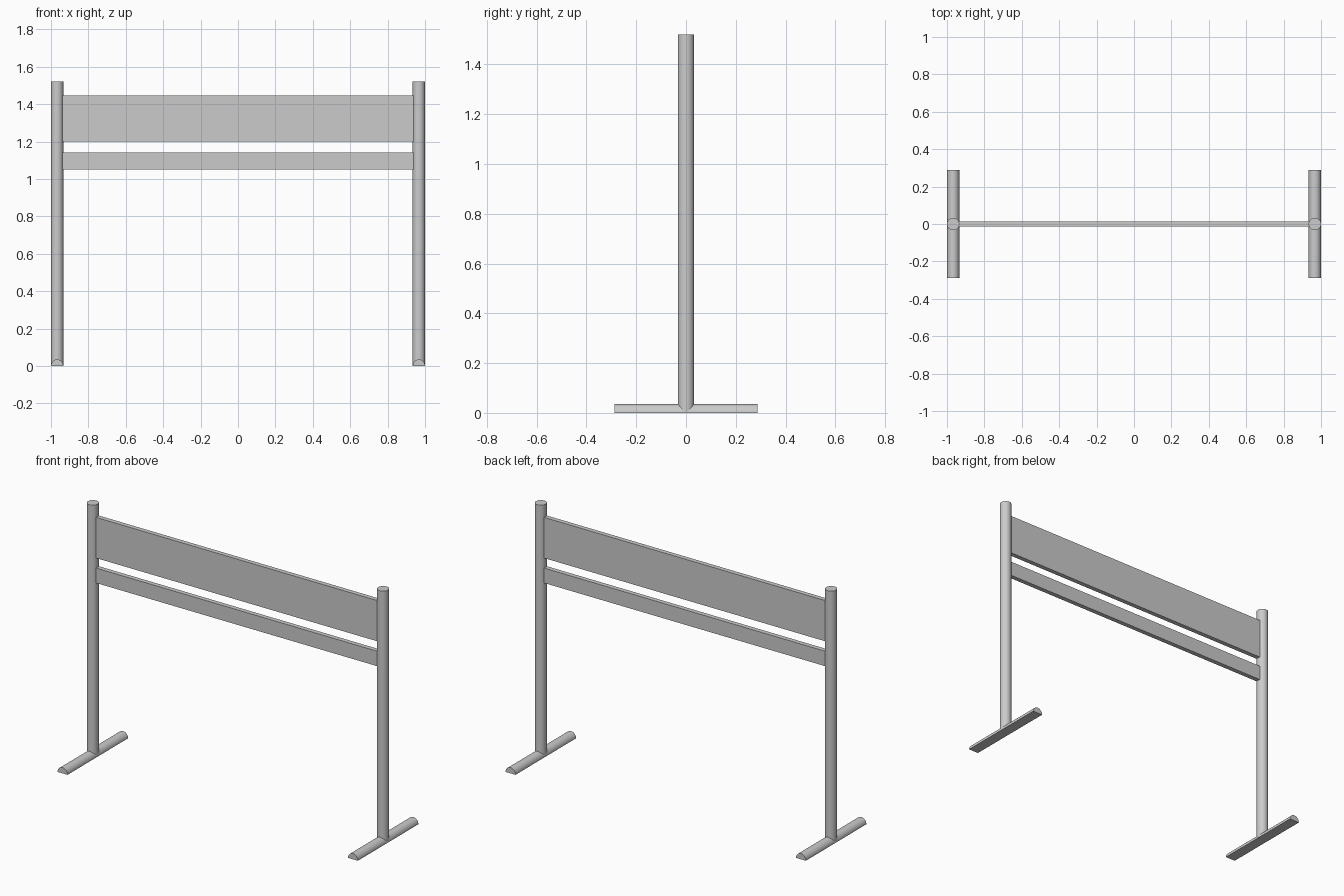
import bpy, bmesh
from math import pi, sin, cos, radians

if "Cube" in bpy.data.objects:
    bpy.data.objects.remove(bpy.data.objects["Cube"])

R = 0.033          # post and foot radius
POST_X = 1 - R     # post centre line


def smooth(ob):
    bpy.ops.object.select_all(action='DESELECT')
    ob.select_set(True)
    bpy.context.view_layer.objects.active = ob
    bpy.ops.object.shade_smooth_by_angle(angle=radians(30))


def post(name, x):
    z0, z1 = 0.004, 1.52
    bpy.ops.mesh.primitive_cylinder_add(vertices=48, radius=R, depth=z1 - z0,
                                        location=(x, 0, (z0 + z1) / 2))
    ob = bpy.context.object
    ob.name = name
    smooth(ob)


def foot(name, x, half_len=0.288, height=0.035, n=24):
    # half-round profile swept along y
    bm = bmesh.new()
    verts = [bm.verts.new((R * cos(pi * i / n), -half_len, height * sin(pi * i / n)))
             for i in range(n + 1)]
    face = bm.faces.new(verts)
    ext = bmesh.ops.extrude_face_region(bm, geom=[face], use_keep_orig=True)
    moved = [g for g in ext['geom'] if isinstance(g, bmesh.types.BMVert)]
    bmesh.ops.translate(bm, verts=moved, vec=(0, 2 * half_len, 0))
    bmesh.ops.recalc_face_normals(bm, faces=bm.faces)
    me = bpy.data.meshes.new(name)
    bm.to_mesh(me)
    bm.free()
    ob = bpy.data.objects.new(name, me)
    ob.location.x = x
    bpy.context.collection.objects.link(ob)
    smooth(ob)


def board(name, z0, z1, half_len=0.945, thick=0.028):
    bpy.ops.mesh.primitive_cube_add(size=1, location=(0, 0, (z0 + z1) / 2))
    ob = bpy.context.object
    ob.name = name
    ob.scale = (2 * half_len, thick, z1 - z0)
    bpy.ops.object.transform_apply(location=False, rotation=False, scale=True)


# uprights with half-round feet
for side, s in (("left", -1), ("right", 1)):
    post(side + "_post", s * POST_X)
    foot(side + "_foot", s * POST_X)

# wide upper board and narrow lower rail
board("upper_board", 1.20, 1.445)
board("lower_rail", 1.05, 1.14)
